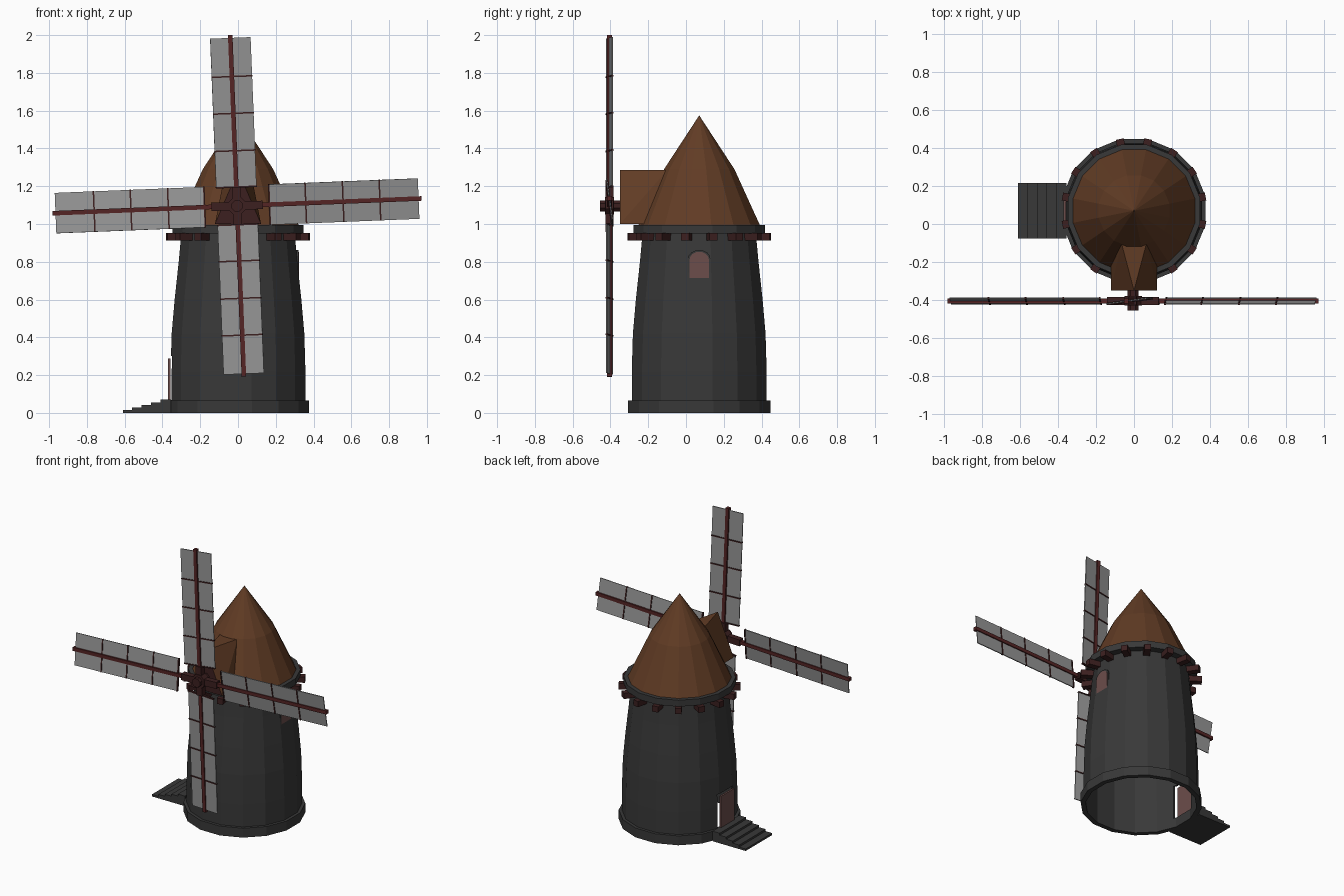
import bpy, bmesh
from math import radians, pi, cos, sin
from mathutils import Matrix, Vector

if "Cube" in bpy.data.objects:
    bpy.data.objects.remove(bpy.data.objects["Cube"])


def material(name, r, g, b):
    m = bpy.data.materials.new(name)
    m.use_nodes = True
    m.diffuse_color = (r, g, b, 1)
    m.node_tree.nodes["Principled BSDF"].inputs["Base Color"].default_value = (r, g, b, 1)
    return m


STONE = material("dark stone", .04, .04, .04)
ROOF = material("brown shingle", .12, .045, .018)
WOOD = material("red wood", .09, .018, .018)
DARK = material("dark red wood", .045, .014, .014)
CLOTH = material("grey sailcloth", .3, .3, .3)
PANEL = material("dusty rose panel", .15, .075, .07)

SIDES = 16
CY = .07  # tower axis in y
HUB = Vector((-.005, -.405, 1.096))


def finish(name, bm, *mats):
    bmesh.ops.recalc_face_normals(bm, faces=bm.faces)
    me = bpy.data.meshes.new(name)
    bm.to_mesh(me)
    bm.free()
    ob = bpy.data.objects.new(name, me)
    bpy.context.collection.objects.link(ob)
    for m in mats:
        me.materials.append(m)
    return ob


def add_box(bm, lo, hi, mat=Matrix()):
    lo, hi = Vector(lo), Vector(hi)
    size = Matrix.Diagonal((*(hi - lo), 1))
    bmesh.ops.create_cube(bm, size=1, matrix=mat @ Matrix.Translation((lo + hi) / 2) @ size)


def box(name, lo, hi, m, mat=Matrix()):
    bm = bmesh.new()
    add_box(bm, lo, hi, mat)
    return finish(name, bm, m)


def ring_solid(name, profile, m):
    """Turn a closed (radius, z) outline around the tower axis."""
    bm = bmesh.new()
    loops = []
    for r, z in profile:
        angles = [2 * pi * (i + .5) / SIDES for i in range(SIDES)]
        loops.append([bm.verts.new((r * cos(a), CY + r * sin(a), z)) for a in angles])
    for a, b in zip(loops, loops[1:] + loops[:1]):
        for i in range(SIDES):
            j = (i + 1) % SIDES
            bm.faces.new((a[i], a[j], b[j], b[i]))
    return finish(name, bm, m)


# Tower: hollow curved wall, foot band and top collar
wall = [(.364, .02), (.364, .22), (.358, .42), (.342, .6), (.32, .8), (.304, .97)]
tower = ring_solid("tower_wall", wall + [(r - .012, z) for r, z in reversed(wall)], STONE)
ring_solid("foot_band", [(.352, 0), (.384, 0), (.384, .065), (.352, .065)], STONE)
ring_solid("top_collar", [(.28, .95), (.354, .95), (.354, .995), (.28, .995)], STONE)

# Doorway opening and door leaf
cutter = box("doorway_cutter", (-.45, CY - .085, .067), (-.25, CY + .085, .3), STONE)
cutter.hide_render = True
cutter.hide_set(True)
cut = tower.modifiers.new("doorway", "BOOLEAN")
cut.operation, cut.object, cut.solver = "DIFFERENCE", cutter, "EXACT"
box("door", (-.37, CY - .072, .065), (-.358, CY + .072, .288), PANEL)

# Steps up to the door
for k in range(5):
    box(f"step_{k + 1}", (-.61 + .05 * k, CY - .145, 0), (-.355, CY + .145, .014 * (k + 1)), STONE)


# Arched window
def arch(name, half, z0, z1, x0, x1, m):
    bm = bmesh.new()
    rise = half * .8
    pts = [(-half, z0), (half, z0)]
    pts += [(half * cos(pi * i / 8), z1 - rise + rise * sin(pi * i / 8)) for i in range(9)]
    face = bm.faces.new([bm.verts.new((x0, CY + y, z)) for y, z in pts])
    out = bmesh.ops.extrude_face_region(bm, geom=[face])["geom"]
    moved = [v for v in out if isinstance(v, bmesh.types.BMVert)]
    bmesh.ops.translate(bm, verts=moved, vec=(x1 - x0, 0, 0))
    finish(name, bm, m)


arch("window_frame", .06, .697, .862, .285, .32, STONE)
arch("window_pane", .051, .706, .853, .312, .323, PANEL)

# Brackets under the collar
bm = bmesh.new()
for i in range(SIDES):
    turn = Matrix.Translation((0, CY, 0)) @ Matrix.Rotation(2 * pi * (i + .5) / SIDES, 4, "Z")
    add_box(bm, (.28, -.021, .912), (.384, .021, .952), turn)
finish("collar_brackets", bm, DARK)

# Roof: slightly bulging cone
bm = bmesh.new()
bmesh.ops.create_cone(bm, cap_ends=True, segments=SIDES, radius1=.327, radius2=.19, depth=.295,
                      matrix=Matrix.Translation((0, CY, 1.1425)) @ Matrix.Rotation(pi / SIDES, 4, "Z"))
top = max(bm.faces, key=lambda f: f.calc_center_median().z)
bmesh.ops.poke(bm, faces=[top])
max(bm.verts, key=lambda v: v.co.z + (.1 if abs(v.co.x) + abs(v.co.y - CY) < .01 else 0)).co.z = 1.575
finish("roof", bm, ROOF)

# Dormer around the axle, with a dark gable front
bm = bmesh.new()
corners = [(0, -.35, 1.285)]
for s in (-1, 1):
    corners += [(s * .122, -.35, 1), (s * .066, -.1, 1.285), (s * .122, -.2, 1)]
bmesh.ops.convex_hull(bm, input=[bm.verts.new(c) for c in corners])
for f in bm.faces:
    f.material_index = int(f.calc_center_median().y < -.345)
finish("dormer", bm, ROOF, DARK)

# Axle and hub
for name, r, y0, y1 in (("axle", .032, -.455, -.3), ("hub", .05, -.43, -.38)):
    bm = bmesh.new()
    bmesh.ops.create_cone(bm, cap_ends=True, segments=8, radius1=r, radius2=r, depth=y1 - y0,
                          matrix=Matrix.Translation((HUB.x, (y0 + y1) / 2, HUB.z))
                          @ Matrix.Rotation(pi / 2, 4, "X") @ Matrix.Rotation(pi / 8, 4, "Z"))
    finish(name, bm, DARK)

# Four sails, the level pair set further out than the upright pair
for k, name in enumerate(("left", "upper", "right", "lower")):
    out = 0 if k % 2 else .072
    frame = Matrix.Translation(HUB) @ Matrix.Rotation(-radians(90 * k + 2.3), 4, "Y")
    pitch = frame @ Matrix.Rotation(radians(8), 4, "X")
    box(name + "_arm", (0, -.012, -.012), (.905 + out, .012, .012), WOOD, frame)
    box(name + "_clamp", (0, -.02, -.022), (.1 + out / 2, .02, .022), DARK, frame)
    box(name + "_sail", (.097 + out, -.003, -.108), (.89 + out, .003, .108), CLOTH, pitch)
    bm = bmesh.new()
    for d in (.1, .292, .49, .685):
        add_box(bm, (d + out - .004, -.007, -.109), (d + out + .004, .007, .109), pitch)
    finish(name + "_sail_bars", bm, DARK)
